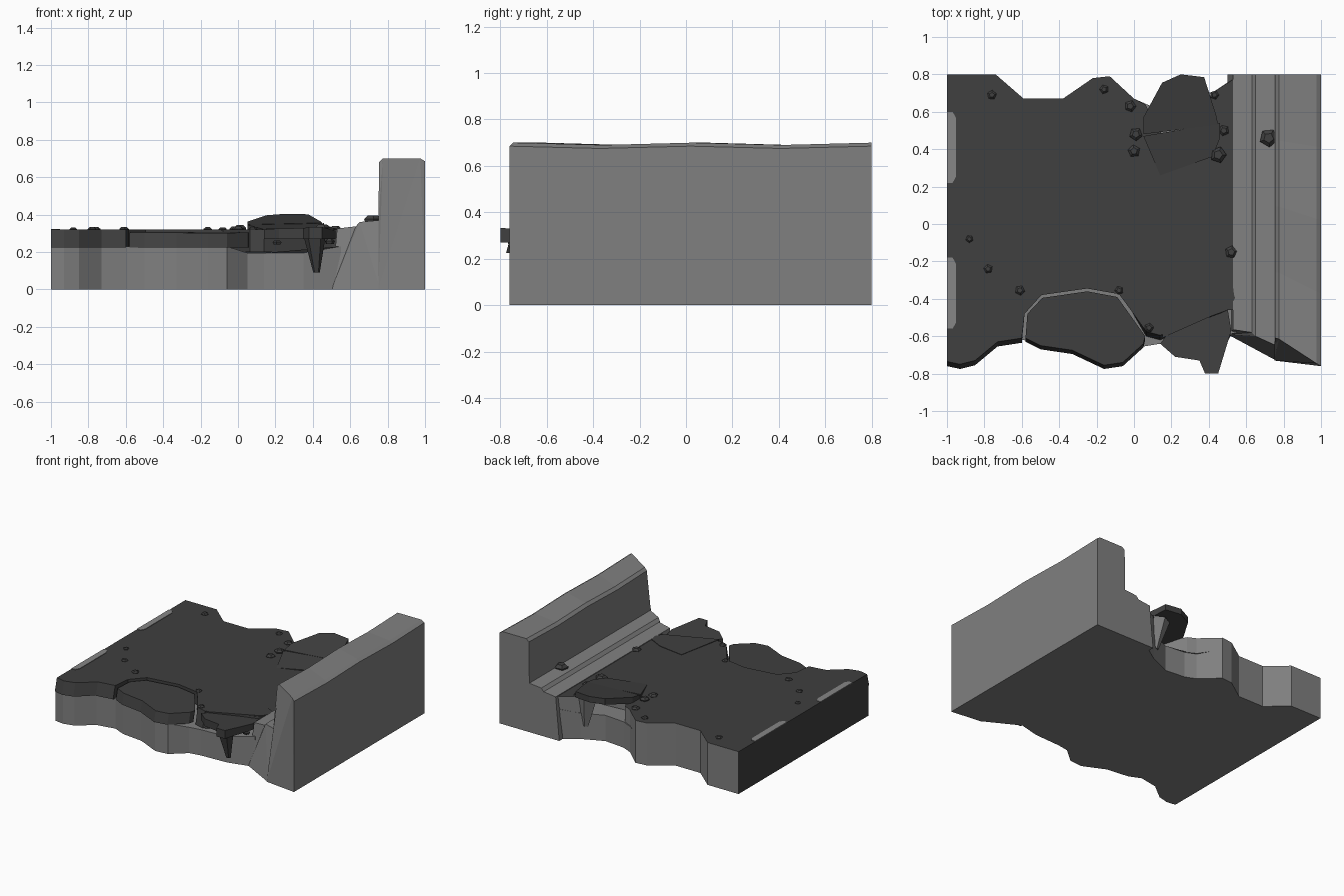
import bpy, bmesh, math, random
from mathutils import Vector

if "Cube" in bpy.data.objects:
    bpy.data.objects.remove(bpy.data.objects["Cube"])

random.seed(4)


def material(name, v):
    m = bpy.data.materials.new(name)
    m.diffuse_color = (v, v, v, 1)
    m.use_nodes = True
    m.node_tree.nodes["Principled BSDF"].inputs["Base Color"].default_value = m.diffuse_color
    return m


CONCRETE = material("concrete_grey", 0.215)
ASPHALT = material("asphalt_dark", 0.05)
PAINT = material("worn_road_paint", 0.24)


def finish(name, bm, mats, rule=None):
    bmesh.ops.recalc_face_normals(bm, faces=bm.faces)
    bm.normal_update()
    if rule:
        for f in bm.faces:
            f.material_index = rule(f)
    me = bpy.data.meshes.new(name)
    bm.to_mesh(me)
    bm.free()
    for m in mats:
        me.materials.append(m)
    ob = bpy.data.objects.new(name, me)
    bpy.context.collection.objects.link(ob)
    return ob


def prism(name, pts, bottom, top, mats, lean=0.0, rule=None):
    """Extruded outline; bottom/top are heights or functions; lean insets front top edge."""
    bot = bottom if callable(bottom) else (lambda x, y: bottom)
    tp = top if callable(top) else (lambda x, y: top)
    bm = bmesh.new()
    lo = [bm.verts.new((x, y, bot(x, y))) for x, y in pts]
    hi = [bm.verts.new((x, y + (lean if y < -0.55 else 0), tp(x, y))) for x, y in pts]
    bm.faces.new(lo[::-1])
    bm.faces.new(hi)
    n = len(pts)
    for i in range(n):
        j = (i + 1) % n
        bm.faces.new((lo[i], lo[j], hi[j], hi[i]))
    return finish(name, bm, mats, rule)


def loft(name, prof, mats, sag=0.0):
    """Profile of (x, z, front y) swept to the back edge, sagging between supports."""
    bm = bmesh.new()
    rows = []
    for k in range(5):
        t = k / 4
        rows.append([bm.verts.new((x, yf + (0.8 - yf) * t,
                                   z - (sag if k % 2 and z > 0.6 else 0)))
                     for x, z, yf in prof])
    n = len(prof)
    for a, b in zip(rows, rows[1:]):
        for i in range(n):
            j = (i + 1) % n
            bm.faces.new((a[i], a[j], b[j], b[i]))
    caps = [bm.faces.new(rows[0]), bm.faces.new(rows[-1][::-1])]
    bmesh.ops.triangulate(bm, faces=caps)
    return finish(name, bm, mats)


def cone_spike(name, top, tip, r, mat):
    bm = bmesh.new()
    ring = [bm.verts.new((top[0] + r * math.cos(a), top[1] + r * 0.7 * math.sin(a), top[2]))
            for a in (0.3, 1.6, 2.9, 4.1, 5.3)]
    low = [bm.verts.new((tip[0] + 0.3 * (v.co.x - top[0]), tip[1] + 0.3 * (v.co.y - top[1]), tip[2]))
           for v in ring]
    bm.faces.new(ring)
    bm.faces.new(low[::-1])
    for i in range(5):
        j = (i + 1) % 5
        bm.faces.new((ring[i], low[i], low[j], ring[j]))
    finish(name, bm, [mat])


# Ground block: ragged front and back edges, dark left end
front = [(-1, -0.75), (-0.93, -0.76), (-0.85, -0.74), (-0.73, -0.645), (-0.59, -0.62),
         (-0.5, -0.66), (-0.33, -0.68), (-0.16, -0.76), (-0.06, -0.75), (0.05, -0.655),
         (0.14, -0.64), (0.35, -0.63), (0.55, -0.58)]
back = [(0.55, 0.79), (0.4, 0.69), (0.24, 0.62), (0.08, 0.635), (0, 0.67), (-0.13, 0.79),
        (-0.22, 0.78), (-0.38, 0.67), (-0.59, 0.67), (-0.74, 0.8), (-1, 0.8)]
prism("ground_block", front + back, 0,
      lambda x, y: 0.23 if x < -0.03 or x > 0.5 else 0.195,
      [CONCRETE, ASPHALT], rule=lambda f: int(f.normal.x < -0.95))

# Main road surface, notched around the loose pieces
road = [(-1, -0.76), (-0.93, -0.775), (-0.85, -0.755), (-0.73, -0.655), (-0.6, -0.635),
        (-0.585, -0.48), (-0.495, -0.38), (-0.25, -0.345), (-0.08, -0.375), (-0.01, -0.47),
        (0.065, -0.6), (0.14, -0.62), (0.5, -0.46), (0.54, -0.46),
        (0.54, 0.78), (0.4, 0.69), (0.42, 0.5), (0.15, 0.48), (0.06, 0.64), (0, 0.67),
        (-0.13, 0.79), (-0.22, 0.78), (-0.38, 0.67), (-0.59, 0.67), (-0.74, 0.8), (-1, 0.8)]
prism("road_surface", road, lambda x, y: 0.2 if x > -0.03 else 0.225, 0.32,
      [ASPHALT, CONCRETE], lean=0.025,
      rule=lambda f: int(f.normal.y > 0.4 and f.calc_center_median().y > 0.3))

# Sunken slab at the front edge
sunk = [(-0.57, -0.48), (-0.49, -0.395), (-0.25, -0.36), (-0.09, -0.39), (-0.025, -0.48),
        (0.06, -0.62), (0.05, -0.66), (-0.06, -0.76), (-0.16, -0.775), (-0.33, -0.695),
        (-0.5, -0.67), (-0.58, -0.63)]
prism("sunken_slab", sunk, 0.225, lambda x, y: 0.308 + 0.015 * (y + 0.36),
      [ASPHALT], lean=0.02)

# Front broken shard, its cracked neighbour and hanging spike
prism("front_shard", [(0.14, -0.64), (0.17, -0.6), (0.5, -0.45), (0.52, -0.57), (0.45, -0.8),
                      (0.38, -0.8), (0.35, -0.73), (0.22, -0.71)],
      lambda x, y: 0.27, lambda x, y: 0.305 - 0.08 * (y + 0.45), [ASPHALT])
prism("front_cracked_plate", [(0.22, -0.26), (0.42, -0.29), (0.56, -0.36), (0.51, -0.45),
                              (0.15, -0.61)],
      0.29, lambda x, y: 0.322 + 0.04 * x * max(0, -0.2 - y), [ASPHALT])
cone_spike("front_spike", (0.41, -0.735, 0.28), (0.42, -0.715, 0.09), 0.06, ASPHALT)

# Back raised shard, ramp leading up to it and concrete spike below
prism("back_ramp", [(0.14, 0.26), (0.42, 0.36), (0.46, 0.46), (0.46, 0.54), (0.05, 0.47)],
      0.3, lambda x, y: 0.32 + 0.12 * (y - 0.26), [ASPHALT])
prism("back_shard", [(0.05, 0.48), (0.45, 0.53), (0.44, 0.58), (0.375, 0.785), (0.25, 0.8),
                     (0.15, 0.755), (0.05, 0.57)],
      lambda x, y: 0.3 + 0.2 * (y - 0.5), lambda x, y: 0.35 + 0.18 * (y - 0.5), [ASPHALT])
cone_spike("back_spike", (0.34, 0.68, 0.335), (0.37, 0.67, 0.1), 0.08, CONCRETE)

# Stepped kerb and barrier wall
loft("kerb", [(0.5, 0, -0.59), (0.53, 0.325, -0.565), (0.63, 0.337, -0.58),
              (0.65, 0.36, -0.6), (0.76, 0.37, -0.65), (0.76, 0, -0.73)], [CONCRETE])
loft("barrier_wall", [(0.75, 0, -0.73), (0.75, 0.37, -0.65), (0.755, 0.68, -0.61),
                      (0.775, 0.7, -0.615), (0.975, 0.7, -0.745), (1, 0.685, -0.76),
                      (1, 0, -0.76)], [CONCRETE], sag=0.01)

# Lane marks along the left edge
for i, (a, b) in enumerate(((-0.56, -0.18), (0.22, 0.6))):
    prism(f"lane_mark_{i + 1}", [(-1, a), (-0.97, a), (-0.953, a + 0.03), (-0.953, b - 0.03),
                                 (-0.97, b), (-1, b)], 0.318, 0.324, [PAINT])

# Loose pebbles: five-sided stones (x, y, z, radius)
pebbles = [(-.76, .69, .32, .026), (-.16, .72, .32, .025), (-.02, .63, .32, .032),
           (.01, .48, .325, .036), (0, .39, .32, .034), (.43, .69, .32, .025),
           (.48, .5, .32, .03), (.45, .37, .325, .045), (.72, .46, .37, .05),
           (.52, -.15, .32, .035), (-.88, -.08, .32, .021), (-.78, -.24, .32, .025),
           (-.61, -.355, .32, .027), (-.08, -.355, .32, .024), (.08, -.555, .32, .026),
           (.21, -.645, .25, .025), (.49, -.6, .255, .028)]
for i, (x, y, z, r) in enumerate(pebbles):
    bm = bmesh.new()
    turn = random.uniform(0, 6.28)
    rings = []
    for k, dz in ((0.8, -0.4), (1.0, 0.1), (0.55, 0.5)):
        rings.append([bm.verts.new((x + r * k * math.cos(turn + s * math.tau / 5),
                                    y + r * k * math.sin(turn + s * math.tau / 5), z + r * dz))
                      for s in range(5)])
    for a, b in zip(rings, rings[1:]):
        for s in range(5):
            t = (s + 1) % 5
            bm.faces.new((a[s], a[t], b[t], b[s]))
    bm.faces.new(rings[0][::-1])
    bm.faces.new(rings[-1])
    finish(f"pebble_{i + 1}", bm, [ASPHALT])
